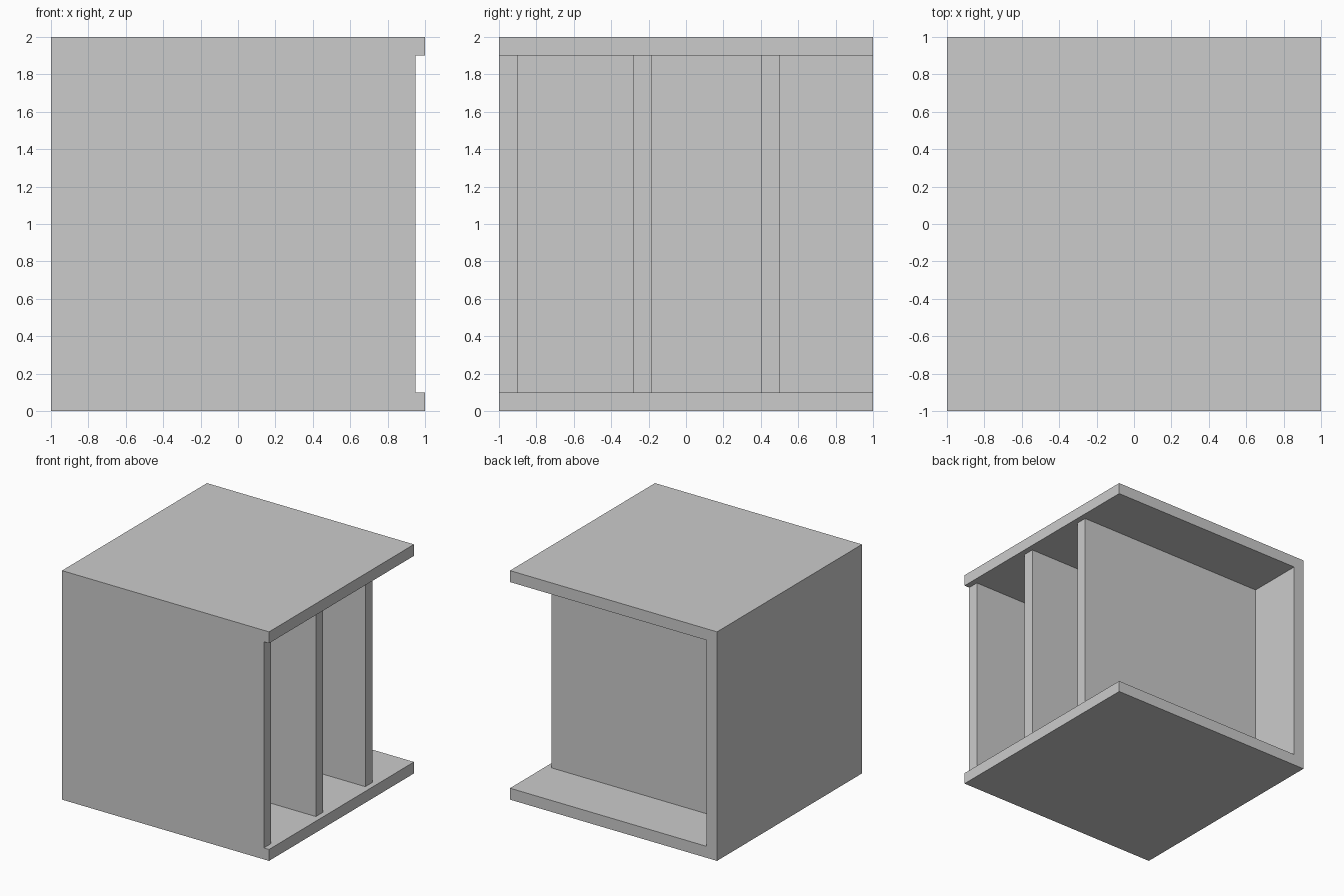
import bpy

if "Cube" in bpy.data.objects:
    bpy.data.objects.remove(bpy.data.objects["Cube"])


def box(name, x, y, z):
    """Axis-aligned board from (min, max) ranges."""
    bpy.ops.mesh.primitive_cube_add(
        size=1, location=[(a + b) / 2 for a, b in (x, y, z)])
    ob = bpy.context.object
    ob.name = name
    ob.scale = [b - a for a, b in (x, y, z)]
    bpy.ops.object.transform_apply(location=False, rotation=False, scale=True)
    return ob


T = 0.1  # board thickness

# Top and bottom boards
box("bottom_board", (-1, 1), (-1, 1), (0, T))
box("top_board", (-1, 1), (-1, 1), (2 - T, 2))

# Closed left side
box("left_wall", (-1, -1 + T), (-1, 1), (T, 2 - T))

# Front wall and two dividers, set back slightly from the open side
for name, y in (("front_wall", -1), ("middle_divider", -0.283), ("rear_divider", 0.4)):
    box(name, (-1 + T, 0.95), (y, y + T), (T, 2 - T))
